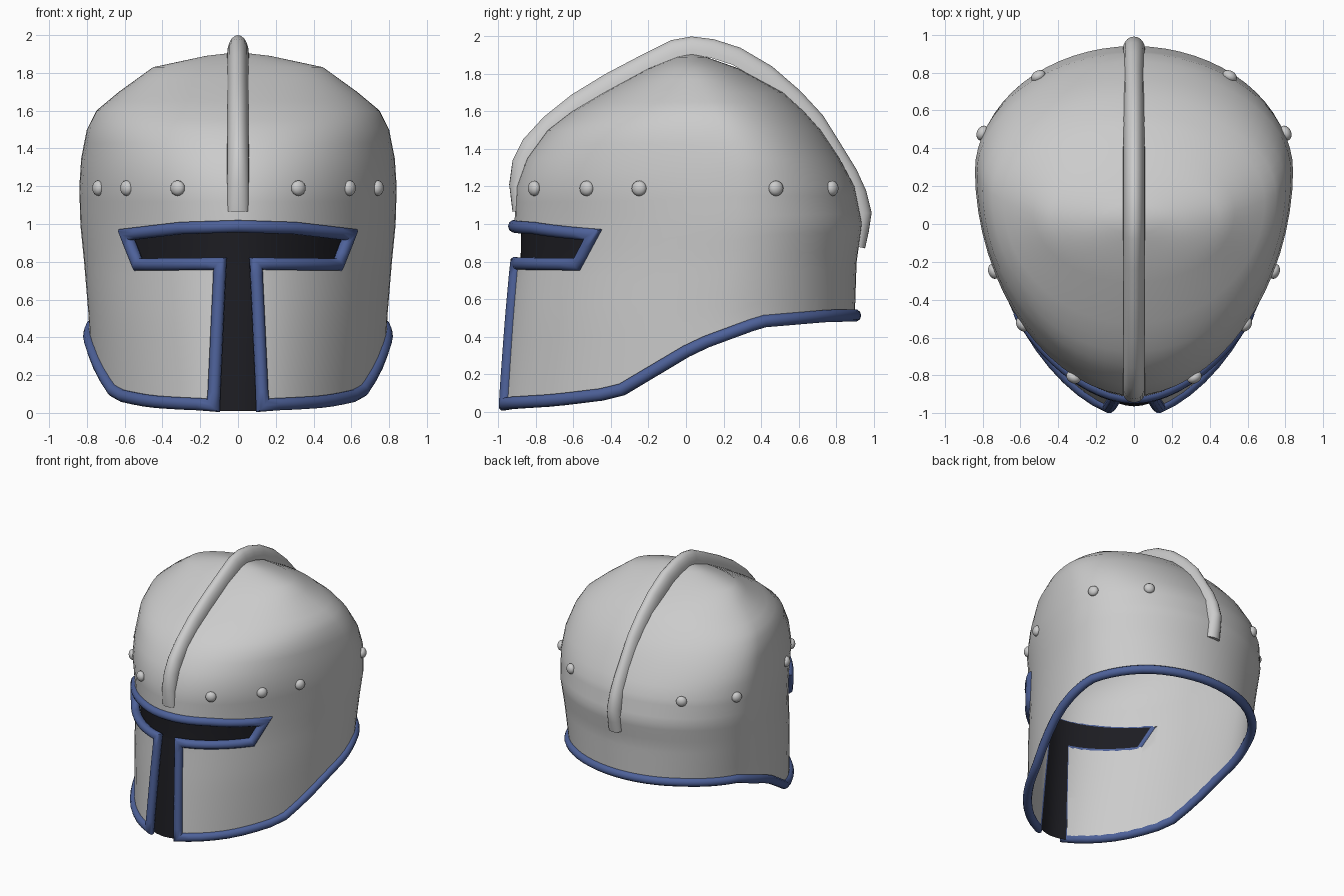
import bpy, bmesh, math
from mathutils import Vector, Matrix

if "Cube" in bpy.data.objects:
    bpy.data.objects.remove(bpy.data.objects["Cube"])

# Body levels: z, front y, back y, half width, y of widest point, front roundness
LEVELS = [(0.0, -1.0, .90, .77, .20, 1.75), (.5, -.95, .90, .79, .20, 1.8),
          (.8, -.918, .91, .815, .25, 1.8), (1.0, -.915, .94, .835, .27, 1.8),
          (1.2, -.905, .90, .84, .28, 1.9), (1.35, -.85, .82, .83, .27, 1.95),
          (1.5, -.74, .72, .80, .20, 2), (1.6, -.61, .63, .75, .15, 2),
          (1.7, -.44, .52, .63, .10, 2), (1.83, -.20, .28, .45, .04, 2),
          (1.89, -.05, .11, .17, .03, 2), (1.91, .03, .03, 0.001, .03, 2)]
# Height of the lower edge along y
HEM = [(-1.1, .035), (-.7, .06), (-.37, .1), (.05, .35), (.4, .48), (.75, .51), (1.1, .515)]
# Right half of the T opening (x, z)
OPENING = [(.13, .04), (.095, .79), (.53, .785), (.593, .943), (.3, .978), (0, .988)]


def lookup(table, k):
    k = min(max(k, table[0][0]), table[-1][0])
    for a, b in zip(table, table[1:]):
        if k <= b[0]:
            f = (k - a[0]) / (b[0] - a[0])
            return [p + (q - p) * f for p, q in zip(a[1:], b[1:])]


def around(theta, z):
    """Point on the body at an angle from the front."""
    yf, yb, w, yw, p = lookup(LEVELS, z)
    s, c = math.sin(theta), math.cos(theta)
    if c < 0:
        return Vector((w * s, yw - (yb - yw) * c, z))
    x = w * math.copysign(abs(s) ** (2 / p), s)
    return Vector((x, yw - (yw - yf) * c ** (2 / p), z))


def hem(theta):
    z = .3
    for _ in range(8):
        z = lookup(HEM, around(theta, z).y)[0]
    return around(theta, z)


def front(x, z):
    yf, yb, w, yw, p = lookup(LEVELS, z)
    return Vector((x, yw - (yw - yf) * (1 - (abs(x) / w) ** p) ** (1 / p), z))


def normal(v):
    yf, yb, w, yw, p = lookup(LEVELS, v.z)
    depth = yw - yf if v.y < yw else yb - yw
    return Vector((v.x / w ** 2, (v.y - yw) / depth ** 2, 0)).normalized()


def make(name, verts, faces, color=None, recalc=True):
    me = bpy.data.meshes.new(name)
    me.from_pydata([tuple(v) for v in verts], [], faces)
    if recalc:
        bm = bmesh.new()
        bm.from_mesh(me)
        bmesh.ops.recalc_face_normals(bm, faces=bm.faces)
        bm.to_mesh(me)
        bm.free()
    ob = bpy.data.objects.new(name, me)
    bpy.context.collection.objects.link(ob)
    if color:
        mat = bpy.data.materials.new(name + "_color")
        mat.diffuse_color = (*color, 1)
        mat.use_nodes = True
        mat.node_tree.nodes["Principled BSDF"].inputs["Base Color"].default_value = mat.diffuse_color
        me.materials.append(mat)
    return ob


def smooth(ob, angle=40):
    bpy.ops.object.select_all(action='DESELECT')
    ob.select_set(True)
    bpy.context.view_layer.objects.active = ob
    bpy.ops.object.shade_smooth_by_angle(angle=math.radians(angle))


def sweep(name, path, normals, section, heights, closed, color=None):
    """Mitred sweep of a (side, out) section along a path."""
    n, m = len(path), len(section)
    verts, faces = [], []
    for i, p in enumerate(path):
        a = path[i - 1] if closed or i else None
        b = path[(i + 1) % n] if closed or i < n - 1 else None
        tin = (p - a).normalized() if a else (b - p).normalized()
        tout = (b - p).normalized() if b else tin
        t = (tin + tout).normalized()
        side = normals[i].cross(t).normalized()
        out = t.cross(side)
        k = 1 / max(.5, t.dot(tin))
        verts += [p + side * s * k + out * o * heights[i] for s, o in section]
    for i in range(n if closed else n - 1):
        j = (i + 1) % n
        faces += [(i * m + k, i * m + (k + 1) % m, j * m + (k + 1) % m, j * m + k) for k in range(m)]
    if not closed:
        faces += [tuple(range(m)), tuple(range((n - 1) * m, n * m))]
    ob = make(name, verts, faces, color)
    smooth(ob, 50)
    return ob


# Helmet body
COLS, LOW = 64, 14
TOPS = [1.28, 1.35, 1.43, 1.5, 1.55, 1.6, 1.65, 1.7, 1.77, 1.83, 1.87, 1.89]
rows = [[] for _ in range(LOW + 1 + len(TOPS))]
for j in range(COLS):
    th = 2 * math.pi * j / COLS
    zb = hem(th).z
    for i in range(LOW + 1):
        rows[i].append(around(th, zb + (1.2 - zb) * i / LOW))
    for i, z in enumerate(TOPS):
        rows[LOW + 1 + i].append(around(th, z))
verts = [v for r in rows for v in r] + [Vector((0, .03, 1.91))]
faces = []
for j in range(COLS):
    k = (j + 1) % COLS
    faces += [(i * COLS + j, i * COLS + k, (i + 1) * COLS + k, (i + 1) * COLS + j) for i in range(len(rows) - 1)]
    faces.append(((len(rows) - 1) * COLS + j, (len(rows) - 1) * COLS + k, len(verts) - 1))
body = make("helmet_body", verts, faces, recalc=False)

# Cut the T opening
outline = [(.13, -.2)] + OPENING
outline += [(-x, z) for x, z in reversed(outline[:-1])]
n = len(outline)
cutter = make("opening_cutter", [(x, y, z) for y in (-1.5, -.2) for x, z in outline],
              [tuple(range(n)), tuple(range(n, 2 * n))] +
              [(i, (i + 1) % n, n + (i + 1) % n, n + i) for i in range(n)])
cutter.hide_render = True
sol = body.modifiers.new("thickness", 'SOLIDIFY')
sol.thickness, sol.offset = .03, -1
cut = body.modifiers.new("opening", 'BOOLEAN')
cut.operation, cut.solver, cut.object = 'DIFFERENCE', 'EXACT', cutter
bpy.context.view_layer.objects.active = body
bpy.ops.object.modifier_apply(modifier="thickness")
bpy.ops.object.modifier_apply(modifier="opening")
bpy.data.objects.remove(cutter)
smooth(body)

# Dark visor behind the opening
verts, faces = [], []
def patch(nu, nv, fn):
    base = len(verts)
    for j in range(nv + 1):
        for i in range(nu + 1):
            v = front(*fn(2 * i / nu - 1, j / nv))
            verts.append(v - normal(v) * .036)
    for j in range(nv):
        for i in range(nu):
            a = base + j * (nu + 1) + i
            faces.append((a, a + 1, a + nu + 2, a + nu + 1))
patch(32, 4, lambda u, v: (u * (.53 + .063 * v), .785 * (1 - v) + (.988 - .045 * u * u) * v))
patch(6, 12, lambda u, v: (u * (.13 - .035 * v), .01 + .775 * v))
smooth(make("visor", verts, faces, (.012, .012, .016), recalc=False))

# Blue rim: round the T opening, then along the lower edge
half = []
for (x0, z0), (x1, z1) in zip(OPENING, OPENING[1:]):
    k = math.ceil(math.hypot(x1 - x0, z1 - z0) / .07)
    half += [(x0 + (x1 - x0) * i / k, z0 + (z1 - z0) * i / k) for i in range(k)]
loop = half + [OPENING[-1]] + [(-x, z) for x, z in reversed(half)]
path = [front(x, z) for x, z in loop]
start, N = .21, 56
path += [hem(2 * math.pi - start - (2 * math.pi - 2 * start) * i / N) for i in range(1, N)]
ring = [(.034 * math.cos(a), .034 * math.sin(a)) for a in (math.pi * (i + .5) / 5 for i in range(10))]
sweep("rim", path, [normal(v) for v in path], ring, [1] * len(path), True, (.075, .12, .32))

# Crest over the top: y, z, depth
CREST = [(-.925, 1.065, .03), (-.943, 1.21, .05), (-.925, 1.34, .07), (-.87, 1.45, .08),
         (-.76, 1.57, .085), (-.61, 1.69, .09), (-.43, 1.8, .095), (-.24, 1.9, .1),
         (-.08, 1.98, .1), (.03, 2.0, .1), (.15, 1.985, .1), (.29, 1.94, .1), (.46, 1.84, .1),
         (.61, 1.71, .1), (.73, 1.58, .1), (.83, 1.42, .1), (.91, 1.29, .09),
         (.96, 1.18, .08), (.99, 1.06, .065), (.975, .96, .055), (.955, .87, .04)]
path = [Vector((0, y, z)) for y, z, d in CREST]
arch = [(.057 * math.cos(a), math.sin(a) - 1) for a in (math.pi * i / 10 for i in range(11))]
sweep("crest", path, [(p - Vector((0, 0, 1.0))).normalized() for p in path],
      arch, [d for y, z, d in CREST], False)

# Rivets, mirrored left and right
count = 0
for x, y in [(.32, -.81), (.59, -.53), (.74, -.25), (.80, .48), (.505, .78)]:
    for s in (1, -1):
        count += 1
        c = Vector((s * x, y, 1.19))
        me = bpy.data.meshes.new("rivet")
        bm = bmesh.new()
        rot = normal(c).to_track_quat('Z', 'Y').to_matrix().to_4x4()
        bmesh.ops.create_uvsphere(bm, u_segments=16, v_segments=10, radius=1,
                                  matrix=Matrix.Translation(c) @ rot @ Matrix.Diagonal((.041, .041, .03, 1)))
        bm.to_mesh(me)
        bm.free()
        ob = bpy.data.objects.new(f"rivet_{count}", me)
        bpy.context.collection.objects.link(ob)
        smooth(ob, 60)
